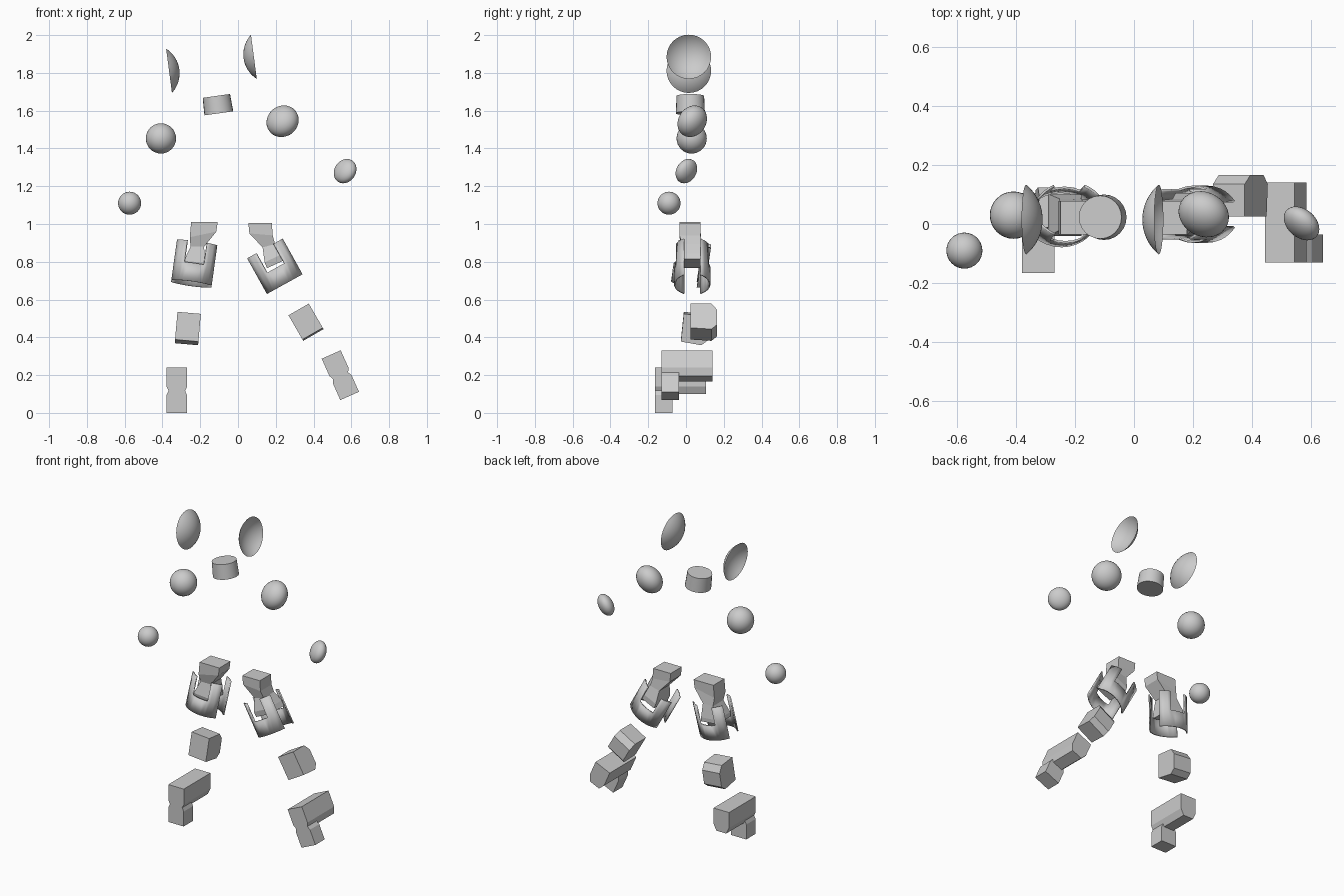
import bpy, bmesh
from math import radians, sin, cos, sqrt, asin
from mathutils import Matrix, Vector

if "Cube" in bpy.data.objects:
    bpy.data.objects.remove(bpy.data.objects["Cube"])


def frame(loc, roll=0, pitch=0):
    return (Matrix.Translation(loc) @ Matrix.Rotation(radians(roll), 4, 'Y')
            @ Matrix.Rotation(radians(pitch), 4, 'X'))


def make(name, bm, mat=Matrix(), smooth=None):
    bmesh.ops.recalc_face_normals(bm, faces=bm.faces)
    me = bpy.data.meshes.new(name)
    bm.to_mesh(me)
    bm.free()
    ob = bpy.data.objects.new(name, me)
    ob.matrix_world = mat
    bpy.context.collection.objects.link(ob)
    if smooth:
        bpy.ops.object.select_all(action='DESELECT')
        ob.select_set(True)
        bpy.context.view_layer.objects.active = ob
        bpy.ops.object.shade_smooth_by_angle(angle=radians(smooth))
    return ob


def loft(name, rings, mat=Matrix()):
    bm = bmesh.new()
    loops = [[bm.verts.new(p) for p in r] for r in rings]
    n = len(loops[0])
    for a, b in zip(loops, loops[1:]):
        for i in range(n):
            bm.faces.new((a[i], a[(i + 1) % n], b[(i + 1) % n], b[i]))
    bm.faces.new(loops[0])
    bm.faces.new(loops[-1])
    return make(name, bm, mat)


def ball(name, loc, r, short=None, axis=(0, 0, 1)):
    # sphere, optionally flattened along one axis
    bm = bmesh.new()
    bmesh.ops.create_uvsphere(bm, u_segments=32, v_segments=16, radius=1)
    q = Vector(axis).to_track_quat('Z', 'Y').to_matrix().to_4x4()
    bm.transform(q @ Matrix.Diagonal((r, r, short or r, 1)))
    make(name, bm, Matrix.Translation(loc), 60)


def ear(name, loc, side):
    # shallow open dome whose bulge faces the middle of the head
    R, depth = 0.118, 0.055
    sphere_r = (R * R + depth * depth) / (2 * depth)
    top = asin(R / sphere_r)
    bm = bmesh.new()
    pts = [bm.verts.new((side * sphere_r * (cos(top) - cos(top * i / 8)), 0,
                         sphere_r * sin(top * i / 8))) for i in range(9)]
    edges = [bm.edges.new(e) for e in zip(pts, pts[1:])]
    bmesh.ops.spin(bm, geom=pts + edges, cent=(0, 0, 0), axis=(1, 0, 0),
                   angle=radians(360), steps=32)
    bmesh.ops.remove_doubles(bm, verts=bm.verts, dist=1e-4)
    make(name, bm, frame(loc, -7.5), 60)


def plate(name, mat, side):
    # bowed thigh plate with a square notch at its top edge
    R = 0.135
    us = [-.105, -.085, -.068, -.052, -.026, 0, .026, .052, .068, .085, .105]
    zs = [-.108, -.01, .108]
    bm = bmesh.new()
    grid = [[bm.verts.new((u, side * (.093 - R + sqrt(R * R - u * u)), z))
             for z in zs] for u in us]
    for i in range(len(us) - 1):
        bm.faces.new((grid[i][0], grid[i + 1][0], grid[i + 1][1], grid[i][1]))
        if abs(us[i] + us[i + 1]) / 2 > .053:
            bm.faces.new((grid[i][1], grid[i + 1][1], grid[i + 1][2], grid[i][2]))
    bmesh.ops.delete(bm, geom=[v for v in bm.verts if not v.link_faces], context='VERTS')
    ob = make(name, bm, mat, 40)
    s = ob.modifiers.new('thickness', 'SOLIDIFY')
    s.thickness = .008
    s.offset = 0


def joint(name, rows):
    # hourglass hip link: rectangles along a bent path
    rings = []
    for cx, cz, hw, roll, y0, y1 in rows:
        m = frame((cx, 0, cz), roll)
        rings.append([m @ Vector(p) for p in
                      ((-hw, y0, 0), (hw, y0, 0), (hw, y1, 0), (-hw, y1, 0))])
    loft(name, rings)


def knee(name, mat):
    prof = [(-.07, -.07), (-.07, .078), (.04, .078), (.07, .04), (.07, -.05), (.04, -.078)]
    loft(name, [[(x, y, z) for y, z in prof] for x in (-.062, .062)], mat)


def foot(name, mat):
    # long prism running front to back
    prof = [(-.055, .07), (.055, .07), (.055, -.03), (.035, -.07), (-.035, -.07), (-.055, -.03)]
    loft(name + "_beam", [[(x, y, z) for x, z in prof] for y in (-.135, .135)], mat)
    # small toe block hanging below the front end
    s = [(-1, -1), (1, -1), (1, 1), (-1, 1)]
    rings = [[(a * w, -.088 + b * .047, z) for a, b in s]
             for w, z in ((.054, -.17), (.054, -.075), (.04, -.045))]
    loft(name + "_toe", rings, mat)


# head: ears and neck
ear("ear_left", (-.365, .015, 1.811), -1)
ear("ear_right", (.084, .015, 1.885), 1)
bm = bmesh.new()
bmesh.ops.create_cone(bm, cap_ends=True, segments=24, radius1=.077, radius2=.073, depth=.093)
make("neck", bm, frame((-.108, .023, 1.632), -8), 40)

# shoulders and elbows
ball("shoulder_left", (-.408, .03, 1.453), .08)
ball("shoulder_right", (.236, .033, 1.544), .088, .07, (.4, .75, -.5))
ball("elbow_left", (-.574, -.09, 1.11), .061)
ball("elbow_right", (.567, .002, 1.28), .068, .043, (.6, .7, -.4))

# hip links
joint("hip_left", [(-.178, 1.01, .07, 0, -.035, .077), (-.185, .945, .072, -12, -.035, .077),
                   (-.215, .88, .036, 0, -.02, .085), (-.232, .80, .055, 5, -.04, .1),
                   (-.235, .775, .057, 5, -.035, .1)])
joint("hip_right", [(.117, 1.005, .062, 0, -.035, .077), (.122, .945, .062, 5, -.035, .077),
                    (.163, .885, .034, -15, -.02, .085), (.19, .82, .054, -25, -.04, .105),
                    (.205, .79, .057, -25, -.035, .105)])

# thigh plates, front and back
for tag, mat in (("left", frame((-.232, .032, .79), 8, -8)),
                 ("right", frame((.195, .033, .776), -29))):
    plate("thigh_front_" + tag, mat, -1)
    plate("thigh_back_" + tag, mat, 1)

# knees
knee("knee_left", frame((-.266, .05, .445), 5, -6))
knee("knee_right", frame((.36, .095, .48), -30))

# feet
foot("foot_left", frame((-.324, -.03, .17)))
foot("foot_right", frame((.522, .005, .245), -24))
